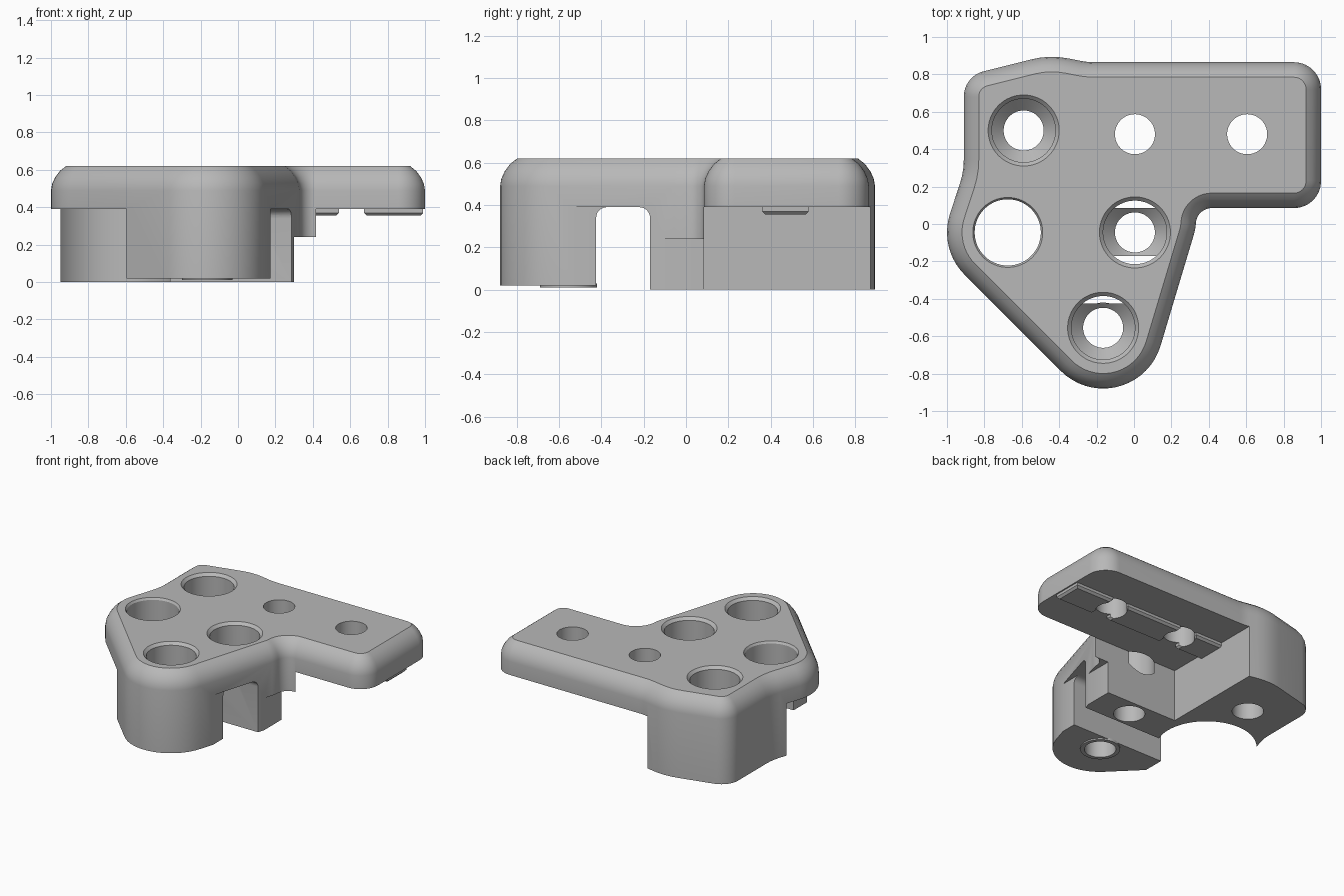
import bpy, math
from mathutils import Vector

old = bpy.data.objects.get("Cube")
if old:
    bpy.data.objects.remove(old, do_unlink=True)

grey = bpy.data.materials.new("plain grey")
grey.use_nodes = True
colour = (0.48, 0.48, 0.48, 1)
grey.diffuse_color = colour
grey.node_tree.nodes["Principled BSDF"].inputs["Base Color"].default_value = colour


def loft(name, rings):
    """Closed solid through rings of equal point count, listed bottom to top."""
    n = len(rings[0])
    faces = [tuple(reversed(range(n)))]
    for k in range(len(rings) - 1):
        for i in range(n):
            j = (i + 1) % n
            faces.append((k * n + i, k * n + j, (k + 1) * n + j, (k + 1) * n + i))
    faces.append(tuple(range((len(rings) - 1) * n, len(rings) * n)))
    mesh = bpy.data.meshes.new(name)
    mesh.from_pydata([p for r in rings for p in r], [], faces)
    mesh.materials.append(grey)
    obj = bpy.data.objects.new(name, mesh)
    bpy.context.collection.objects.link(obj)
    return obj


def rect(x0, x1, y0, y1, z):
    return [(x0, y0, z), (x1, y0, z), (x1, y1, z), (x0, y1, z)]


def box(name, x0, x1, y0, y1, z0, z1):
    return loft(name, [rect(x0, x1, y0, y1, z0), rect(x0, x1, y0, y1, z1)])


def lathe(name, centre, profile, n=64):
    cx, cy = centre
    angles = [2 * math.pi * i / n for i in range(n)]
    return loft(name, [[(cx + r * math.cos(a), cy + r * math.sin(a), z) for a in angles]
                       for r, z in profile])


def rounded(corners):
    """Counter-clockwise polygon with each corner (x, y, radius) filleted."""
    out = []
    for i, (x, y, r) in enumerate(corners):
        p = Vector((x, y))
        u = (Vector(corners[i - 1][:2]) - p).normalized()
        v = (Vector(corners[(i + 1) % len(corners)][:2]) - p).normalized()
        half = u.angle(v) / 2
        centre = p + (u + v).normalized() * (r / math.sin(half))
        start = p + u * (r / math.tan(half)) - centre
        turn = math.pi - 2 * half
        side = 1 if u.x * v.y - u.y * v.x < 0 else -1
        steps = max(3, math.ceil(turn / math.radians(7)))
        for s in range(steps + 1):
            a = side * turn * s / steps
            c, d = math.cos(a), math.sin(a)
            out.append(centre + Vector((start.x * c - start.y * d, start.x * d + start.y * c)))
    return out


def inset(points, dist, z):
    ring = []
    for i, p in enumerate(points):
        a = (p - points[i - 1]).normalized()
        b = (points[(i + 1) % len(points)] - p).normalized()
        t = (a + b).normalized()
        q = p + Vector((-t.y, t.x)) * (dist / max(0.5, t.dot(a)))
        ring.append((q.x, q.y, z))
    return ring


def cut(obj, cutters):
    for c in cutters:
        c.hide_render = True
        mod = obj.modifiers.new("cut", 'BOOLEAN')
        mod.operation = 'DIFFERENCE'
        mod.solver = 'EXACT'
        mod.object = c
        bpy.context.view_layer.update()
        done = bpy.data.meshes.new_from_object(
            obj.evaluated_get(bpy.context.evaluated_depsgraph_get()))
        obj.modifiers.clear()
        obj.data = done


# Body: outline with a rounded upper rim
outline = rounded([
    (1, 0.085, 0.145), (1, 0.865, 0.145), (-0.25, 0.865, 0.4), (-0.45, 0.905, 0.45),
    (-0.91, 0.79, 0.14), (-0.91, 0.28, 0.4), (-1.045, -0.132, 0.32),
    (-0.012, -1.165, 0.32), (0.328, -0.03, 0.25), (0.338, 0.085, 0.085)])
rim = [(0, 0), (0, 0.49), (0.006, 0.525), (0.022, 0.56), (0.048, 0.595), (0.08, 0.62)]
body = loft("bracket_body", [inset(outline, d, z) for d, z in rim])

# Underside cutters that leave the block and the front leg
under = 0.39
f = 0.05
arch = [rect(-2, 2, -0.425, -0.17, -1)]
for k in range(7):
    a = math.pi / 2 * k / 6
    d = f * (1 - math.cos(a))
    arch.append(rect(-2, 2, -0.425 + d, -0.17 - d, under - f + f * math.sin(a)))
cutters = [
    loft("arch_cutter", arch),
    box("arm_cutter", -0.29, 2, 0.085, 2, -1, under),
    box("step_cutter", 0.3, 2, -0.5, 0.2, -1, 0.24),
    box("leg_left_cutter", 0.175, 2, -2, -0.3, -1, under),
    box("leg_right_cutter", -2, -0.595, -2, -0.3, -1, under),
    box("leg_foot_cutter", -2, 2, -2, -0.3, -1, 0.02),
    lathe("clearance_cutter", (-0.68, -0.045), [(0.34, -1), (0.34, under)]),
]

# Holes: countersunk, large plain and small plain
leg_hole = (-0.165, -0.555)
holes = []
for centre in [(-0.59, 0.5), (0.005, -0.045), leg_hole]:
    holes.append(lathe("screw_hole_cutter", centre, [
        (0.107, -1), (0.107, 0.24), (0.17, 0.3), (0.17, 0.6), (0.19, 0.62), (0.19, 1)]))
holes.append(lathe("large_hole_cutter", (-0.675, -0.045), [
    (0.177, -1), (0.177, 0.605), (0.187, 0.62), (0.187, 1)]))
for x in (0.005, 0.605):
    holes.append(lathe("small_hole_cutter", (x, 0.48), [(0.107, -1), (0.107, 1)]))
cut(body, cutters + holes)

# Raised ring under the leg
pad = lathe("foot_ring", leg_hole, [(0.135, 0.01), (0.135, 0.03)])
cut(pad, holes[2:3])

# Locating ribs under the arm, split around the small holes
parts = [body, pad]
for name, x0, x1 in [("inner_rib", -0.3, -0.065), ("middle_rib", 0.075, 0.54),
                     ("outer_rib", 0.675, 0.99)]:
    b = 0.015
    rib = loft(name, [rect(x0 + b, x1 - b, 0.36 + b, 0.58 - b, 0.355),
                      rect(x0, x1, 0.36, 0.58, 0.37),
                      rect(x0, x1, 0.36, 0.58, 0.4)])
    cut(rib, holes[-2:])
    parts.append(rib)

for c in cutters + holes:
    bpy.data.objects.remove(c, do_unlink=True)

bpy.ops.object.select_all(action='DESELECT')
for p in parts:
    p.select_set(True)
bpy.context.view_layer.objects.active = body
bpy.ops.object.shade_smooth_by_angle(angle=math.radians(25))
